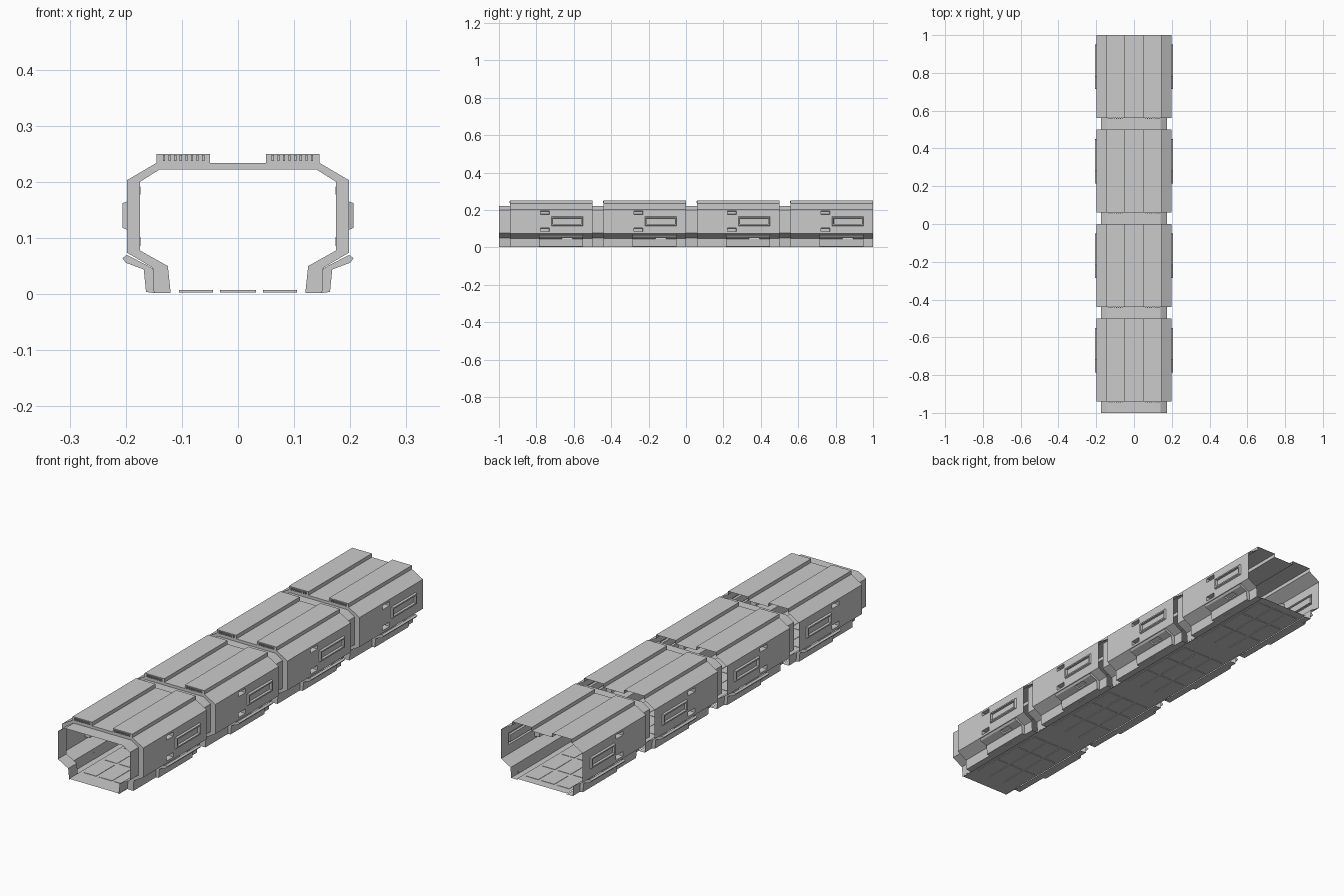
import bpy, bmesh
from mathutils import Vector

if "Cube" in bpy.data.objects:
    bpy.data.objects.remove(bpy.data.objects["Cube"])

PITCH = 0.5  # module length; the corridor is four identical modules


def finish(name, bm):
    """Turn a right-hand half module into a mirrored, four-times repeated object."""
    bmesh.ops.remove_doubles(bm, verts=bm.verts, dist=1e-5)
    mesh = bpy.data.meshes.new(name)
    bm.to_mesh(mesh)
    bm.free()
    ob = bpy.data.objects.new(name, mesh)
    bpy.context.collection.objects.link(ob)
    mir = ob.modifiers.new("mirror", 'MIRROR')
    mir.use_clip = True
    arr = ob.modifiers.new("modules", 'ARRAY')
    arr.count = 4
    arr.use_relative_offset = False
    arr.use_constant_offset = True
    arr.constant_offset_displace = (0, PITCH, 0)
    return ob


def loft(bm, profile, ys):
    """Skin an open (x, z) profile, listed top to bottom, through y stations."""
    rows = [[bm.verts.new((x, y, z)) for x, z in profile] for y in ys]
    for a, b in zip(rows, rows[1:]):
        for i in range(len(profile) - 1):
            bm.faces.new((a[i], a[i + 1], b[i + 1], b[i]))
    bm.normal_update()


def box(bm, x0, x1, y0, y1, z0, z1):
    r = bmesh.ops.create_cube(bm, size=1)
    for v in r['verts']:
        v.co = Vector(((x0, x1)[v.co.x > 0], (y0, y1)[v.co.y > 0], (z0, z1)[v.co.z > 0]))


def side_faces(bm, y0, y1, z0, z1):
    """Outer wall cells whose centres lie in a y-z window."""
    found = []
    for f in bm.faces:
        c = f.calc_center_median()
        if y0 < c.y < y1 and z0 < c.z < z1 and c.x > 0.19 and abs(f.normal.x) > 0.9:
            found.append(f)
    return found


def inset(bm, faces, thickness, depth):
    bmesh.ops.inset_region(bm, faces=faces, thickness=thickness, depth=depth,
                           use_even_offset=True, use_boundary=True)


# half profiles, top centre to floor
shell_half = [(0, .234), (.05, .234), (.05, .25), (.145, .25), (.145, .234),
              (.198, .203), (.198, .2), (.198, .17), (.198, .165), (.198, .115),
              (.198, .11), (.198, .078), (.198, .074), (.152, .047), (.15, .002), (.12, .002)]
rib_half = [(0, .222), (.14, .222), (.175, .2), (.175, .078), (.125, .05), (.12, .002)]

# outer shell with recessed ports and a raised framed panel on the wall
bm = bmesh.new()
loft(bm, shell_half, [-.94, -.785, -.725, -.72, -.55, -.5])
for z0, z1 in ((.17, .2), (.078, .11)):
    cells = side_faces(bm, -.785, -.725, z0, z1)
    inset(bm, cells, .006, 0)
    inset(bm, cells, .002, -.024)
cells = side_faces(bm, -.72, -.55, .115, .165)
inset(bm, cells, .003, .008)
inset(bm, cells, .006, 0)
inset(bm, cells, .001, -.01)
# front step between shell and rib
outline = shell_half + rib_half[::-1]
bm.faces.new([bm.verts.new((x, -.94, z)) for x, z in outline])
finish("corridor_shell", bm)

# narrow joint rib in front of every shell
bm = bmesh.new()
loft(bm, rib_half, [-1, -.94])
finish("joint_rib", bm)

# floor sheet
bm = bmesh.new()
loft(bm, [(.121, .006), (0, .006)], [-1, -.5])
finish("floor", bm)

# thin floor plates
bm = bmesh.new()
for x0, x1 in ((0, .032), (.045, .105)):
    for y0, y1 in ((-.92, -.79), (-.775, -.655), (-.64, -.54)):
        box(bm, x0, x1, y0, y1, .003, .0075)
finish("floor_plates", bm)

# lower skirt pods with a pointed upper lip and a small port
pod = [(.198, .07), (.206, .064), (.2, .056), (.168, .044), (.164, .004), (.149, .002), (.152, .046)]
bm = bmesh.new()
loft(bm, pod, [-.785, -.67, -.6, -.55])
for y in (-.785, -.55):
    bm.faces.new([bm.verts.new((x, y, z)) for x, z in pod])
bm.faces.ensure_lookup_table()
port = [f for f in bm.faces if -.67 < f.calc_center_median().y < -.6
        and abs(f.calc_center_median().x - .184) < .003 and f.calc_center_median().z < .052]
if port:
    inset(bm, port, .006, 0)
    inset(bm, port, .001, -.008)
finish("skirt_pod", bm)

# vent slats on the front of the roof strips
bm = bmesh.new()
for i in range(8):
    x = .06 + i * .01
    box(bm, x, x + .004, -.945, -.94, .237, .248)
finish("roof_vent_slats", bm)
